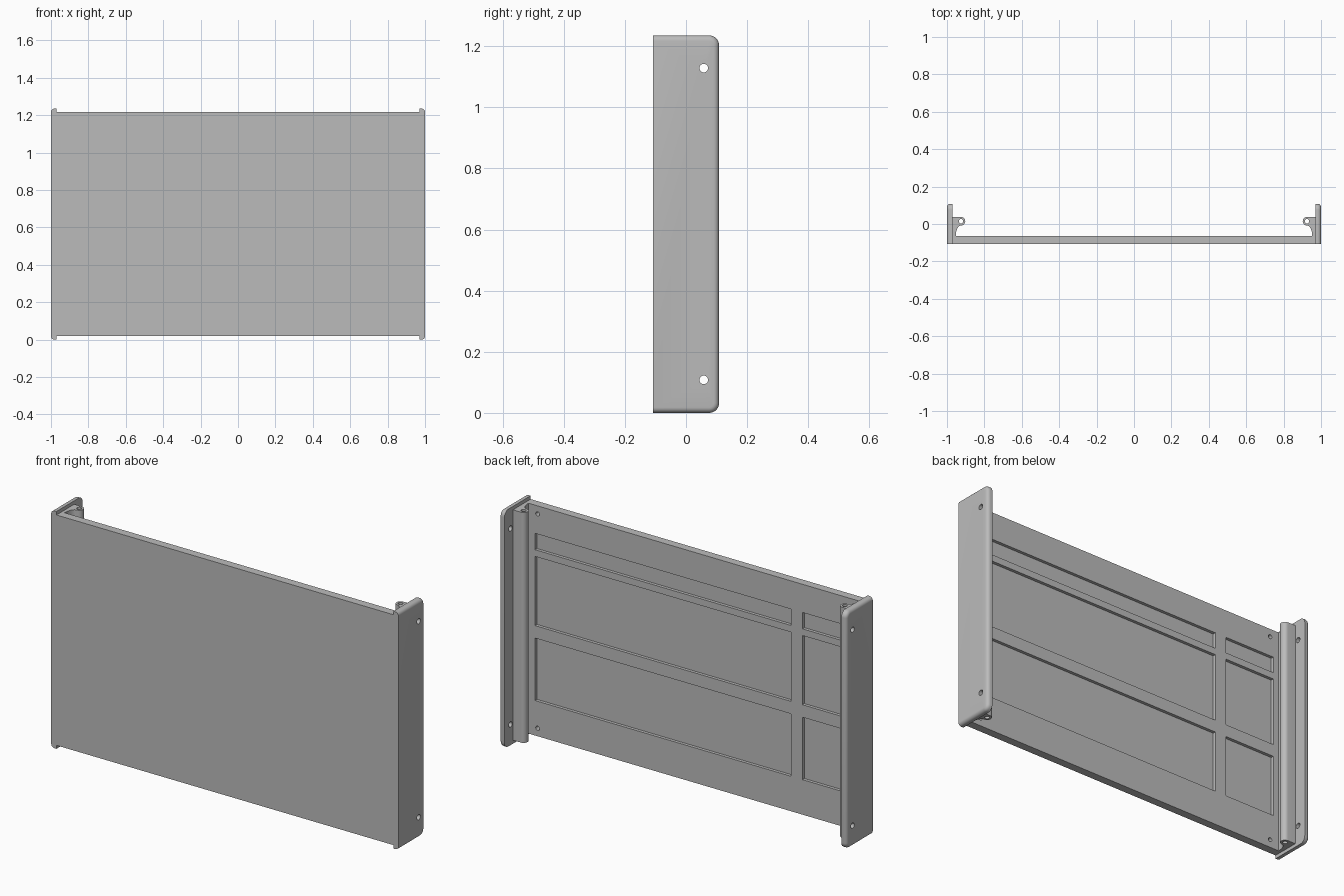
import bpy, bmesh
from math import sin, cos, pi, radians
from mathutils import Vector, Matrix

default = bpy.data.objects.get("Cube")
if default:
    bpy.data.objects.remove(default, do_unlink=True)

grey = bpy.data.materials.new("plain grey")
grey.use_nodes = True
colour = (0.5, 0.5, 0.5, 1)
grey.diffuse_color = colour
grey.node_tree.nodes["Principled BSDF"].inputs["Base Color"].default_value = colour

HEIGHT = 1.235
PANEL_Z = (0.018, 1.217)
FRONT, PANEL_BACK, BACK = -0.108, -0.065, 0.108
INNER = 0.97


def make(name, bm):
    bmesh.ops.recalc_face_normals(bm, faces=bm.faces)
    mesh = bpy.data.meshes.new(name)
    bm.to_mesh(mesh)
    bm.free()
    obj = bpy.data.objects.new(name, mesh)
    bpy.context.collection.objects.link(obj)
    mesh.materials.append(grey)
    return obj


def prism(points, direction):
    bm = bmesh.new()
    face = bm.faces.new([bm.verts.new(p) for p in points])
    new = bmesh.ops.extrude_face_region(bm, geom=[face])["geom"]
    moved = [v for v in new if isinstance(v, bmesh.types.BMVert)]
    bmesh.ops.translate(bm, verts=moved, vec=direction)
    return bm


def add_box(bm, x, y, z):
    size = Matrix.Diagonal((x[1] - x[0], y[1] - y[0], z[1] - z[0], 1))
    mid = Matrix.Translation((sum(x) / 2, sum(y) / 2, sum(z) / 2))
    bmesh.ops.create_cube(bm, size=1, matrix=mid @ size)


def add_drill(bm, centre, axis, radius, depth):
    turn = Vector((0, 0, 1)).rotation_difference(Vector(axis)).to_matrix().to_4x4()
    bmesh.ops.create_cone(bm, cap_ends=True, segments=24, radius1=radius, radius2=radius,
                          depth=depth, matrix=Matrix.Translation(centre) @ turn)


def cut(obj, bm):
    cutter = make("cutter", bm)
    cutter.hide_render = True
    mod = obj.modifiers.new("cut", "BOOLEAN")
    mod.operation = "DIFFERENCE"
    mod.solver = "EXACT"
    mod.object = cutter
    graph = bpy.context.evaluated_depsgraph_get()
    mesh = bpy.data.meshes.new_from_object(obj.evaluated_get(graph))
    obj.modifiers.clear()
    obj.data = mesh
    bpy.data.objects.remove(cutter, do_unlink=True)


def smooth(obj):
    bpy.ops.object.select_all(action="DESELECT")
    obj.select_set(True)
    bpy.context.view_layer.objects.active = obj
    bpy.ops.object.shade_smooth_by_angle(angle=radians(35))


# Flat panel with shallow pockets and blind screw holes in its back
bm = bmesh.new()
add_box(bm, (-INNER, INNER), (FRONT, PANEL_BACK), PANEL_Z)
panel = make("panel", bm)
bm = bmesh.new()
for columns in ((-0.92, -0.625), (-0.56, 0.915)):
    for rows in ((0.20, 0.525), (0.59, 0.95), (0.985, 1.07)):
        add_box(bm, columns, (PANEL_BACK - 0.016, 0), rows)
for x in (-0.9, 0.9):
    for z in (0.06, 1.175):
        add_drill(bm, (x, PANEL_BACK, z), (0, 1, 0), 0.011, 0.05)
cut(panel, bm)
smooth(panel)

for side, label in ((1, "left"), (-1, "right")):
    # End plate: rounded rear corners and a rounded outer rim
    r = 0.032
    outline = [(FRONT, 0), (FRONT, HEIGHT)]
    for zc, start in ((HEIGHT - r, pi / 2), (r, 0)):
        for i in range(9):
            a = start - i * pi / 16
            outline.append((BACK - r + r * cos(a), zc + r * sin(a)))
    bm = prism([(side * INNER, y, z) for y, z in outline], (side * (1 - INNER), 0, 0))
    rim = [e for e in bm.edges
           if all(abs(v.co.x) > 0.99 for v in e.verts)
           and any(v.co.y > FRONT + 0.001 for v in e.verts)]
    bmesh.ops.bevel(bm, geom=rim, offset=0.018, segments=5, profile=0.5, affect="EDGES")
    plate = make(label + "_end_plate", bm)
    bm = bmesh.new()
    for z in (0.108, 1.128):
        add_drill(bm, (side, 0.058, z), (1, 0, 0), 0.014, 0.2)
    cut(plate, bm)
    smooth(plate)

    # Screw post: round nose with a hollow curve running down to the panel
    cx, cy, r = 0.925, 0.015, 0.023
    outline = [(INNER, PANEL_BACK), (INNER, cy + r)]
    for i in range(17):
        a = pi / 2 + i * pi / 16
        outline.append((cx + r * cos(a), cy + r * sin(a)))
    drop = cy - r - PANEL_BACK
    for i in range(1, 9):
        a = i * pi / 16
        outline.append((cx + 0.028 * sin(a), PANEL_BACK + drop * cos(a)))
    bm = prism([(side * x, y, PANEL_Z[0]) for x, y in outline],
               (0, 0, PANEL_Z[1] - PANEL_Z[0]))
    post = make(label + "_screw_post", bm)
    bm = bmesh.new()
    add_drill(bm, (side * cx, cy, HEIGHT / 2), (0, 0, 1), 0.012, 2)
    cut(post, bm)
    smooth(post)
